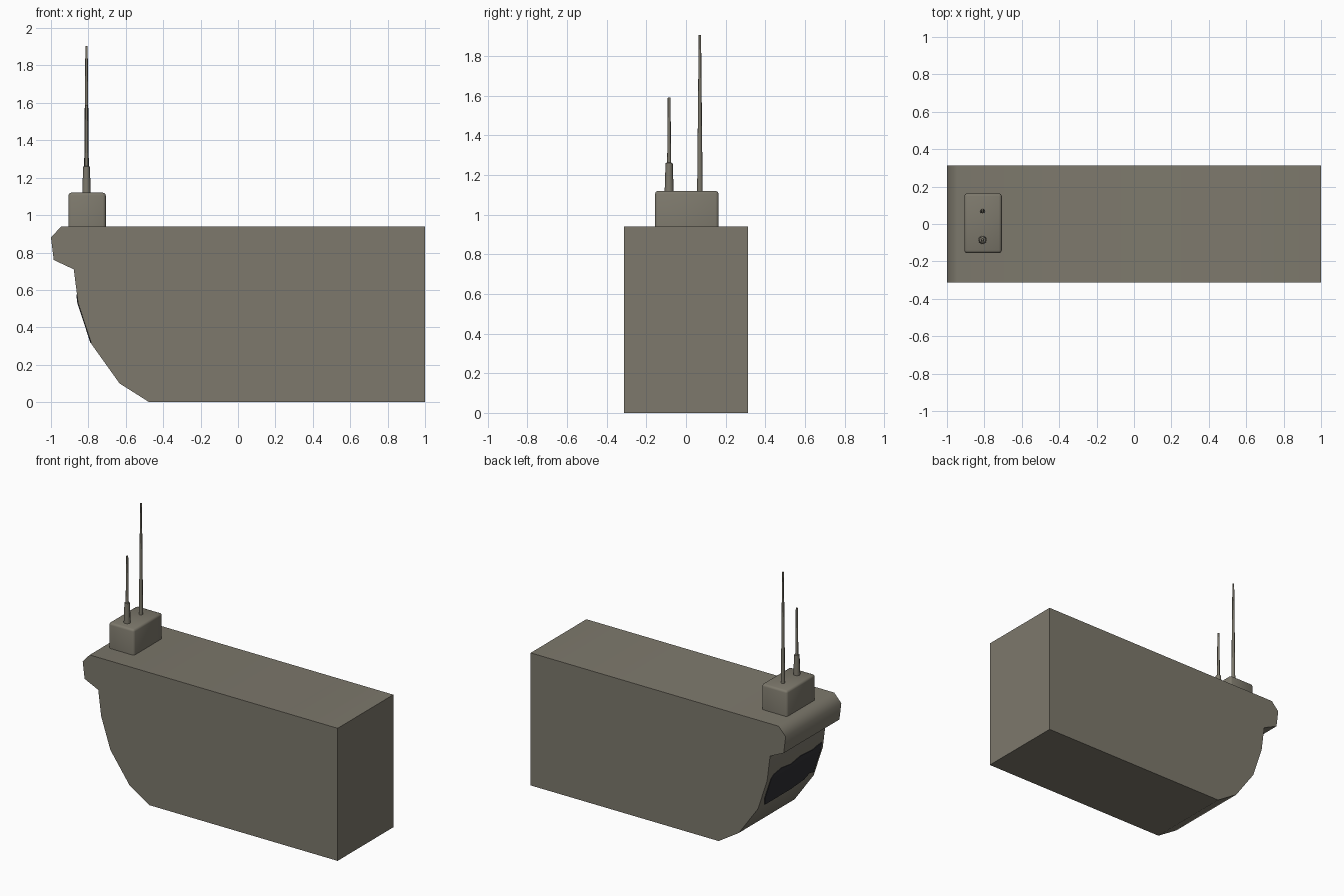
import bpy, bmesh, math
from mathutils import Vector

if "Cube" in bpy.data.objects:
    bpy.data.objects.remove(bpy.data.objects["Cube"])


def material(name, rgb):
    m = bpy.data.materials.new(name)
    m.diffuse_color = (*rgb, 1)
    m.use_nodes = True
    m.node_tree.nodes["Principled BSDF"].inputs["Base Color"].default_value = m.diffuse_color
    return m


GREY = material("warm grey", (0.205, 0.19, 0.15))
DARK = material("dark glass", (0.03, 0.03, 0.035))


def finish(bm, name, mat):
    bmesh.ops.recalc_face_normals(bm, faces=bm.faces)
    me = bpy.data.meshes.new(name)
    bm.to_mesh(me)
    bm.free()
    me.materials.append(mat)
    ob = bpy.data.objects.new(name, me)
    bpy.context.collection.objects.link(ob)
    return ob


# main body: side profile (x, z) extruded along y, smooth around the curved end
profile = [(1, 0), (1, .94), (-.945, .94), (-1, .88), (-.985, .76), (-.878, .71),
           (-.855, .53), (-.783, .31), (-.633, .10), (-.475, 0)]
bm = bmesh.new()
base = bm.faces.new([bm.verts.new((x, -.312, z)) for x, z in profile])
ext = bmesh.ops.extrude_face_region(bm, geom=[base])
bmesh.ops.translate(bm, vec=(0, .624, 0),
                    verts=[v for v in ext["geom"] if isinstance(v, bmesh.types.BMVert)])
bmesh.ops.recalc_face_normals(bm, faces=bm.faces)
for f in bm.faces:
    f.smooth = True
for e in bm.edges:
    at_floor = all(v.co.z < .01 for v in e.verts)
    e.smooth = not at_floor and e.calc_face_angle(0) < math.radians(55)
finish(bm, "body", GREY)

# equipment box on the roof
bm = bmesh.new()
bmesh.ops.create_cube(bm, size=1)
for v in bm.verts:
    v.co = Vector((-.807 + v.co.x * .2, .004 + v.co.y * .32, 1.025 + v.co.z * .19))
edges = [e for e in bm.edges if any(v.co.z > 1 for v in e.verts)]
bmesh.ops.bevel(bm, geom=edges, offset=.015, segments=2, affect='EDGES', profile=.5)
box = finish(bm, "roof_box", GREY)


# antennas: stacked rings of (radius, z)
def antenna(name, y, rings, sides=8):
    bm = bmesh.new()
    loops = []
    for r, z in rings:
        loops.append([bm.verts.new((-.81 + r * math.cos(2 * math.pi * i / sides),
                                    y + r * math.sin(2 * math.pi * i / sides), z))
                      for i in range(sides)])
    for a, b in zip(loops, loops[1:]):
        for i in range(sides):
            j = (i + 1) % sides
            bm.faces.new((a[i], a[j], b[j], b[i]))
    bm.faces.new(loops[0])
    bm.faces.new(loops[-1])
    return finish(bm, name, GREY)


short = antenna("short_antenna", -.085, [(.023, 1.11), (.018, 1.26), (.01, 1.262), (.007, 1.59)])
tall = antenna("tall_antenna", .07, [(.014, 1.11), (.006, 1.905)])

for ob in (box, short, tall):
    bpy.ops.object.select_all(action='DESELECT')
    ob.select_set(True)
    bpy.context.view_layer.objects.active = ob
    bpy.ops.object.shade_smooth_by_angle(angle=math.radians(50))


# dark ragged panel laid on the curved end, in strips of (y, low z, high z)
def wall_x(z):
    if z > .53:
        return -.855 - (z - .53) / .18 * .023
    return -.783 - (z - .31) / .22 * .072


strips = [(.27, .38, .53), (.24, .315, .55), (.16, .315, .565), (.05, .315, .55),
          (-.05, .315, .57), (-.19, .33, .56), (-.24, .36, .57), (-.29, .345, .575)]
bm = bmesh.new()
cols = [[bm.verts.new((wall_x(z) - .004, y, z)) for z in (lo, min(.53, hi - .002), hi)]
        for y, lo, hi in strips]
for a, b in zip(cols, cols[1:]):
    for k in range(2):
        bm.faces.new((a[k], a[k + 1], b[k + 1], b[k]))
ext = bmesh.ops.extrude_face_region(bm, geom=list(bm.faces))
bmesh.ops.translate(bm, vec=(.005, 0, 0),
                    verts=[v for v in ext["geom"] if isinstance(v, bmesh.types.BMVert)])
finish(bm, "dark_end_panel", DARK)
